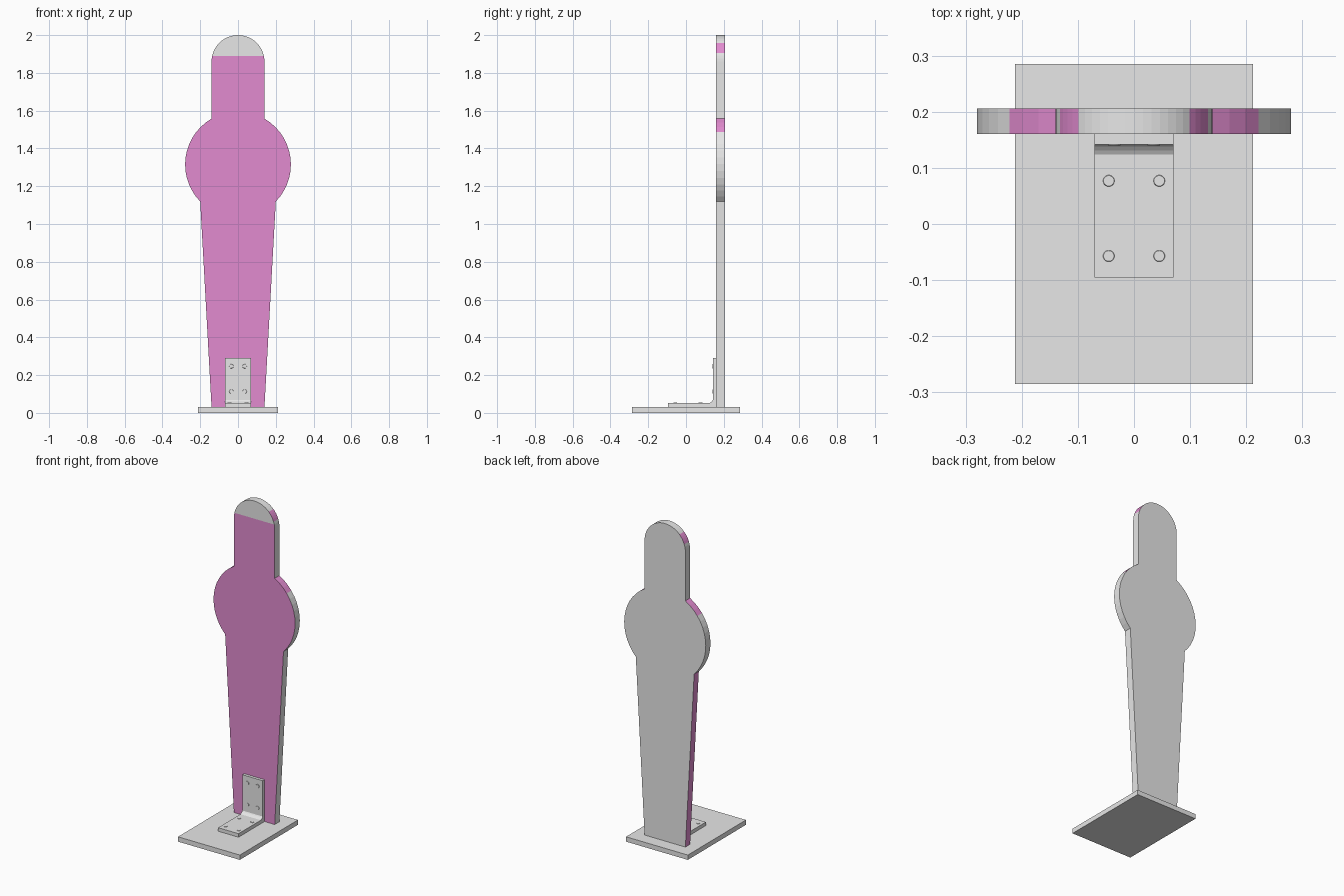
import bpy, bmesh, math
from mathutils import Vector

cube = bpy.data.objects.get("Cube")
if cube:
    bpy.data.objects.remove(cube, do_unlink=True)


def material(name, rgb):
    m = bpy.data.materials.new(name)
    m.use_nodes = True
    m.diffuse_color = (*rgb, 1)
    m.node_tree.nodes["Principled BSDF"].inputs["Base Color"].default_value = (*rgb, 1)
    return m


GREY = material("light grey", (0.8, 0.8, 0.8))
PINK = material("orchid pink", (0.76, 0.26, 0.63))


def finish(name, bm, *mats):
    bmesh.ops.recalc_face_normals(bm, faces=bm.faces)
    mesh = bpy.data.meshes.new(name)
    bm.to_mesh(mesh)
    bm.free()
    for m in mats:
        mesh.materials.append(m)
    ob = bpy.data.objects.new(name, mesh)
    bpy.context.collection.objects.link(ob)
    return ob


def extrude(points, offset):
    """Solid from a closed outline, swept along offset."""
    bm = bmesh.new()
    face = bm.faces.new([bm.verts.new(p) for p in points])
    res = bmesh.ops.extrude_face_region(bm, geom=[face], use_keep_orig=True)
    verts = [g for g in res["geom"] if isinstance(g, bmesh.types.BMVert)]
    bmesh.ops.translate(bm, verts=verts, vec=offset)
    return bm


def arc(cz, r, a0, a1, n):
    return [(r * math.cos(math.radians(a0 + (a1 - a0) * i / n)),
             cz + r * math.sin(math.radians(a0 + (a1 - a0) * i / n))) for i in range(n + 1)]


# Base plate
finish("base_plate", extrude([(-.212, -.285, 0), (.212, -.285, 0),
                              (.212, .285, 0), (-.212, .285, 0)], (0, 0, .03)), GREY)

# Body board: tapered leg, round belly, neck and round head, mirrored about x = 0
half = [(.14, .03)] + arc(1.315, .28, -44.4, 60, 14) + arc(1.86, .14, 0, 90, 14)
outline = half + [(-x, z) for x, z in reversed(half[:-1])]
bm = extrude([(x, .16, z) for x, z in outline], (0, .046, 0))
bmesh.ops.bisect_plane(bm, geom=bm.verts[:] + bm.edges[:] + bm.faces[:],
                       plane_co=(0, 0, 1.89), plane_no=(0, 0, 1))
bmesh.ops.recalc_face_normals(bm, faces=bm.faces)
for f in bm.faces:
    c, n = f.calc_center_median(), f.normal
    if n.y < -.5:                      # painted front below the head cap
        pink = c.z < 1.89 and min(v.co.z for v in f.verts) < 1.5
    elif n.y > .5:                     # plain back
        pink = False
    else:                              # painted parts of the rim
        pink = (1.48 < c.z < 1.56 or 1.90 < c.z < 1.96
                or (n.x < -.5 and c.z < 1.1))
    f.material_index = int(pink)
finish("body_board", bm, GREY, PINK)

# Angle bracket with a filleted inner corner
profile = [(-.095, .03), (.16, .03), (.16, .29), (.142, .29),
           (.142, .068), (.138, .062), (.131, .056), (.124, .052), (-.095, .052)]
finish("angle_bracket", extrude([(-.07, y, z) for y, z in profile], (.14, 0, 0)), GREY)


# Low screw heads
def screw(name, pos, r, axis):
    bm = bmesh.new()
    bmesh.ops.create_cone(bm, cap_ends=True, segments=20, radius1=r, radius2=r * .85, depth=.005)
    rot = Vector((0, 0, 1)).rotation_difference(Vector(axis)).to_matrix()
    bmesh.ops.rotate(bm, verts=bm.verts, cent=(0, 0, 0), matrix=rot)
    bmesh.ops.translate(bm, verts=bm.verts, vec=pos)
    finish(name, bm, GREY)


for side, s in (("left", 1), ("right", -1)):
    for row, y in (("front", -.057), ("rear", .077)):
        screw(f"{side}_{row}_base_screw", (s * .045, y, .052), .011, (0, 0, 1))
    for row, z in (("lower", .113), ("upper", .247)):
        screw(f"{side}_{row}_wall_screw", (s * .035, .142, z), .0125, (0, -1, 0))
